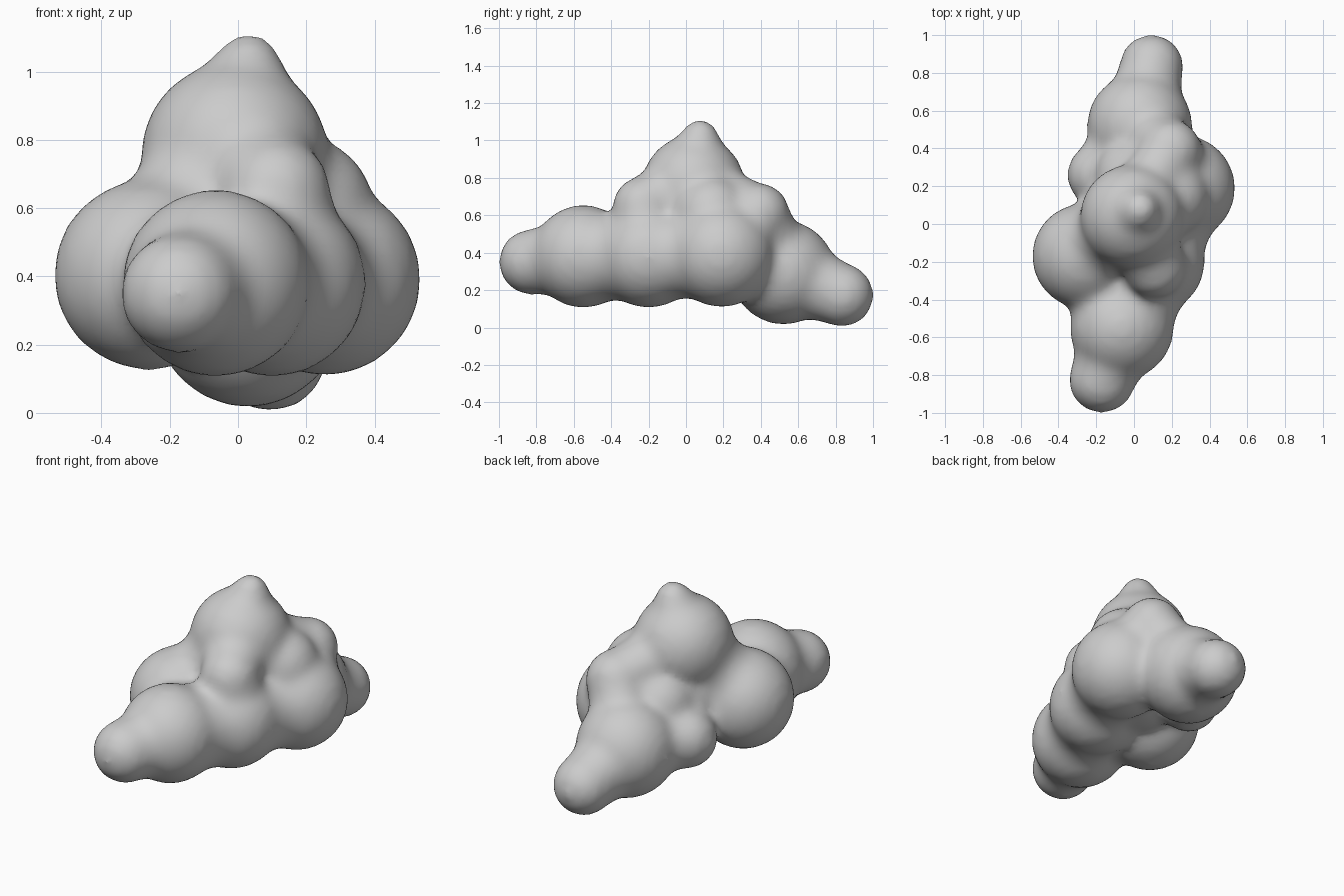
import bpy, bmesh
from mathutils import Matrix, Vector

if "Cube" in bpy.data.objects:
    bpy.data.objects.remove(bpy.data.objects["Cube"])

# Puffs of the cloud: x, y, z, radius
PUFFS = {
    "front_tail": (-0.17, -0.825, 0.35, 0.178),
    "front": (-0.065, -0.55, 0.38, 0.278),
    "left": (-0.26, -0.17, 0.405, 0.283),
    "middle": (0.10, -0.20, 0.38, 0.278),
    "right": (0.255, 0.19, 0.39, 0.284),
    "rear": (0.03, 0.52, 0.295, 0.282),
    "rear_tail": (0.093, 0.833, 0.173, 0.172),
    "left_rear": (-0.185, 0.26, 0.31, 0.172),
    "front_shoulder": (0.11, -0.23, 0.645, 0.165),
    "rear_shoulder": (0.19, 0.385, 0.605, 0.172),
    "core_upper": (0.19, 0.14, 0.60, 0.21),
    "core_lower": (0.0, 0.05, 0.45, 0.27),
    "core_rear": (0.0, 0.25, 0.47, 0.21),
    "crown": (-0.01, 0.04, 0.755, 0.278),
    "tip": (0.03, 0.075, 1.015, 0.1),
}
# Neighbours joined by thinner necks, with neck thickness
NECKS = [
    ("front_tail", "front", 0.88), ("front", "middle", 0.86),
    ("front", "left", 0.72), ("middle", "right", 0.83),
    ("right", "rear", 0.74), ("rear", "rear_tail", 0.86),
    ("rear", "left_rear", 0.80), ("rear", "rear_shoulder", 0.80),
    ("right", "rear_shoulder", 0.86), ("crown", "rear_shoulder", 0.76),
    ("crown", "front_shoulder", 0.86), ("middle", "front_shoulder", 0.90),
    ("crown", "right", 0.83), ("crown", "left", 0.74),
    ("crown", "tip", 0.92),
]

bm = bmesh.new()


def puff(p):
    bmesh.ops.create_icosphere(bm, subdivisions=3, radius=p[3],
                               matrix=Matrix.Translation(p[:3]))


for p in PUFFS.values():
    puff(p)
for a, b, thick in NECKS:
    for t in (0.25, 0.375, 0.5, 0.625, 0.75):
        p = Vector(PUFFS[a]).lerp(Vector(PUFFS[b]), t)
        p[3] *= 1 - (1 - thick) * 4 * t * (1 - t)
        puff(p)

mesh = bpy.data.meshes.new("cloud")
bm.to_mesh(mesh)
bm.free()
cloud = bpy.data.objects.new("cloud", mesh)
bpy.context.collection.objects.link(cloud)

# Fuse the puffs and soften the creases between them
fuse = cloud.modifiers.new("fuse", 'REMESH')
fuse.mode = 'VOXEL'
fuse.voxel_size = 0.025
fuse.use_smooth_shade = True
soft = cloud.modifiers.new("soften", 'SMOOTH')
soft.factor = 0.5
soft.iterations = 14
